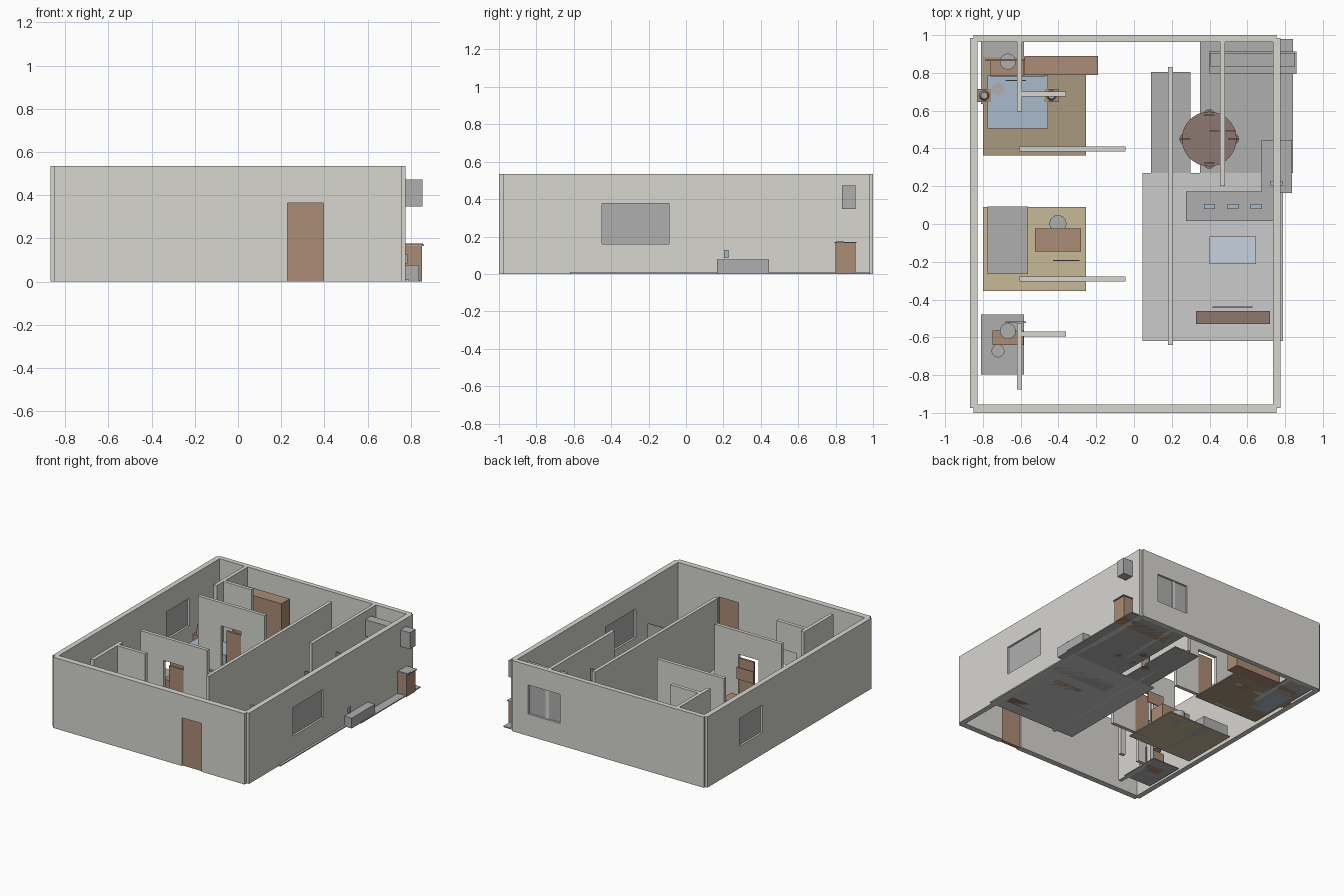
import bpy, bmesh
from mathutils import Vector

H = 0.535


def mat(name, r, g, b):
    m = bpy.data.materials.new(name)
    m.diffuse_color = (r, g, b, 1)
    return m


PLASTER = mat("plaster", 0.68, 0.67, 0.63)
TILE = mat("light_tile", 0.70, 0.69, 0.68)
WOOD = mat("wood", 0.41, 0.26, 0.18)
DARK = mat("dark_wood", 0.27, 0.19, 0.16)
RUG = mat("rug_sand", 0.57, 0.48, 0.31)
RUG2 = mat("rug_tan", 0.40, 0.32, 0.21)
BLUE = mat("blue_fabric", 0.40, 0.50, 0.60)
GLASS = mat("glass_top", 0.57, 0.65, 0.72)
GREY = mat("grey", 0.43, 0.43, 0.43)


def finish(name, bm, m):
    me = bpy.data.meshes.new(name)
    bm.to_mesh(me)
    bm.free()
    me.materials.append(m)
    ob = bpy.data.objects.new(name, me)
    bpy.context.collection.objects.link(ob)
    return ob


def box(name, x0, x1, y0, y1, z0, z1, m=GREY):
    bm = bmesh.new()
    bmesh.ops.create_cube(bm, size=1)
    for v in bm.verts:
        v.co = Vector(((x0 + x1) / 2 + v.co.x * (x1 - x0),
                       (y0 + y1) / 2 + v.co.y * (y1 - y0),
                       (z0 + z1) / 2 + v.co.z * (z1 - z0)))
    return finish(name, bm, m)


def cyl(name, x, y, r, z0, z1, m=GREY, r2=None):
    bm = bmesh.new()
    bmesh.ops.create_cone(bm, cap_ends=True, segments=32, radius1=r,
                          radius2=r if r2 is None else r2, depth=z1 - z0)
    bmesh.ops.translate(bm, verts=bm.verts, vec=(x, y, (z0 + z1) / 2))
    return finish(name, bm, m)


def wall(name, axis, u0, u1, t0, t1, openings=()):
    """Wall along x or y, thickness t0..t1, openings as (u0, u1, z0, z1)."""
    us = sorted({u0, u1, *[o[i] for o in openings for i in (0, 1)]})
    zs = sorted({0, H, *[o[i] for o in openings for i in (2, 3)]})
    bm = bmesh.new()
    place = (lambda u, z: (u, t0, z)) if axis == "x" else (lambda u, z: (t0, u, z))
    vs = [[bm.verts.new(place(u, z)) for z in zs] for u in us]
    for i in range(len(us) - 1):
        for j in range(len(zs) - 1):
            cu, cz = (us[i] + us[i + 1]) / 2, (zs[j] + zs[j + 1]) / 2
            if not any(o[0] < cu < o[1] and o[2] < cz < o[3] for o in openings):
                bm.faces.new((vs[i][j], vs[i + 1][j], vs[i + 1][j + 1], vs[i][j + 1]))
    bmesh.ops.delete(bm, geom=[v for v in bm.verts if not v.link_faces], context="VERTS")
    ext = bmesh.ops.extrude_face_region(bm, geom=bm.faces[:], use_keep_orig=True)
    move = (0, t1 - t0, 0) if axis == "x" else (t1 - t0, 0, 0)
    bmesh.ops.translate(bm, vec=move,
                        verts=[g for g in ext["geom"] if isinstance(g, bmesh.types.BMVert)])
    bmesh.ops.recalc_face_normals(bm, faces=bm.faces[:])
    return finish(name, bm, PLASTER)


# Outer walls
wall("front_wall", "x", -0.85, 0.755, -1.0, -0.955, [(0.23, 0.395, 0, 0.365)])
wall("back_wall", "x", -0.85, 0.755, 0.963, 1.0, [(0.355, 0.62, 0.165, 0.385)])
wall("left_wall", "y", -0.975, 0.985, -0.868, -0.828, [(0.325, 0.60, 0.165, 0.375)])
wall("right_wall", "y", -0.975, 0.985, 0.735, 0.775, [(-0.45, -0.09, 0.16, 0.377)])
box("front_door", 0.23, 0.395, -0.99, -0.965, 0, 0.365, WOOD)
box("back_window", 0.355, 0.62, 0.975, 0.985, 0.165, 0.385)
box("left_window", -0.853, -0.843, 0.325, 0.60, 0.165, 0.375)
box("right_window", 0.75, 0.76, -0.45, -0.09, 0.16, 0.377)

# Inner walls
wall("long_wall", "y", -0.64, 0.83, 0.18, 0.206)
wall("kitchen_wall", "y", 0.20, 0.99, 0.455, 0.481)
wall("back_bath_side_wall", "y", 0.595, 0.97, -0.62, -0.593)
wall("front_bath_side_wall", "y", -0.875, -0.525, -0.62, -0.593)
for nm, y in (("back", 0.688), ("front", -0.583)):
    wall(nm + "_bath_wall", "x", -0.605, -0.36, y - 0.013, y + 0.013, [(-0.52, -0.40, 0, 0.33)])
for nm, y in (("back", 0.396), ("front", -0.291)):
    wall(nm + "_bedroom_wall", "x", -0.605, -0.045, y - 0.013, y + 0.013,
         [(-0.41, -0.245, 0, 0.36)])
    box(nm + "_bedroom_door", -0.37, -0.245, y - 0.008, y + 0.008, 0, 0.33, WOOD)

# Floors and rugs
box("living_floor", 0.045, 0.79, -0.62, 0.27, 0, 0.01, TILE)
box("kitchen_floor", 0.35, 0.842, 0.27, 0.98, 0, 0.008)
box("hall_floor", 0.09, 0.30, 0.27, 0.805, 0, 0.008)
box("back_bath_floor", -0.81, -0.583, 0.635, 0.97, 0, 0.006)
box("front_bath_floor", -0.81, -0.583, -0.797, -0.48, 0, 0.006)
box("back_bedroom_floor", -0.80, -0.255, 0.363, 0.885, 0, 0.008, RUG2)
box("front_bedroom_floor", -0.80, -0.255, -0.355, 0.09, 0, 0.008, RUG)

# Living room
box("sofa", 0.275, 0.765, 0.015, 0.172, 0, 0.078)
for i, x in enumerate((0.40, 0.522, 0.647)):
    box(f"sofa_cushion_{i}", x - 0.03, x + 0.03, 0.08, 0.105, 0.085, 0.127, BLUE)
box("side_sofa", 0.675, 0.836, 0.165, 0.445, 0, 0.078)
box("side_cushion", 0.722, 0.785, 0.203, 0.228, 0.085, 0.127, BLUE)
box("coffee_table_base", 0.405, 0.64, -0.205, -0.07, 0, 0.052, WOOD)
box("coffee_table_top", 0.40, 0.645, -0.212, -0.065, 0.052, 0.06, GLASS)
box("media_stand", 0.327, 0.72, -0.53, -0.46, 0, 0.09, DARK)
box("screen", 0.415, 0.627, -0.444, -0.437, 0.18, 0.30)

# Dining set
TX, TY = 0.398, 0.45
cyl("dining_table_top", TX, TY, 0.145, 0.13, 0.145, DARK)
cyl("dining_table_leg", TX, TY, 0.03, 0, 0.13, DARK)
for i, (dx, dy) in enumerate(((0, 0.127), (0, -0.127), (-0.127, 0), (0.127, 0))):
    cyl(f"chair_seat_{i}", TX + dx, TY + dy, 0.03, 0, 0.085, DARK)
    box(f"chair_back_{i}", TX + dx - 0.027, TX + dx + 0.027,
        TY + dy - 0.003, TY + dy + 0.003, 0.085, 0.17, DARK)
box("dining_picture", 0.40, 0.54, 0.487, 0.494, 0.27, 0.36, WOOD)

# Kitchen units
box("base_cabinet", 0.41, 0.85, 0.80, 0.905, 0, 0.165, WOOD)
box("worktop", 0.40, 0.86, 0.795, 0.912, 0.165, 0.172)
box("sink", 0.505, 0.61, 0.815, 0.845, 0.172, 0.176)
box("stove", 0.655, 0.855, 0.805, 0.842, 0.172, 0.176)
box("upper_cabinet", 0.405, 0.853, 0.835, 0.905, 0.348, 0.473)

# Back bedroom
box("bed", -0.775, -0.455, 0.505, 0.785, 0, 0.08, BLUE)
box("headboard", -0.76, -0.47, 0.782, 0.79, 0, 0.16, WOOD)
box("wardrobe", -0.58, -0.19, 0.79, 0.89, 0, 0.43, WOOD)
for nm, x in (("left", -0.793), ("right", -0.437)):
    box(nm + "_nightstand", x - 0.036, x + 0.036, 0.645, 0.715, 0, 0.085, WOOD)
    cyl(nm + "_lamp", x, 0.68, 0.026, 0.085, 0.15, GREY, 0.018)

# Front bedroom
box("daybed", -0.775, -0.56, -0.265, 0.092, 0, 0.08)
box("desk", -0.525, -0.28, -0.145, -0.025, 0, 0.13, WOOD)
cyl("desk_chair", -0.403, 0.002, 0.045, 0, 0.085)
box("desk_picture", -0.43, -0.288, -0.197, -0.19, 0.22, 0.31, WOOD)

# Bathrooms
for nm, vx0, vy0, vy1, sy, ty, my in (("back", -0.76, 0.785, 0.865, 0.86, 0.715, 0.76),
                                      ("front", -0.748, -0.64, -0.565, -0.567, -0.672, -0.52)):
    box(nm + "_vanity", vx0, -0.585, vy0, vy1, 0, 0.13, WOOD)
    cyl(nm + "_basin", -0.668, sy, 0.042, 0.13, 0.148)
    cyl(nm + "_toilet", -0.72, ty, 0.034, 0, 0.085)
    box(nm + "_mirror", -0.68, -0.572, my - 0.003, my + 0.003, 0.2, 0.32)
box("towel_shelf", -0.785, -0.575, 0.862, 0.874, 0.16, 0.17, WOOD)
